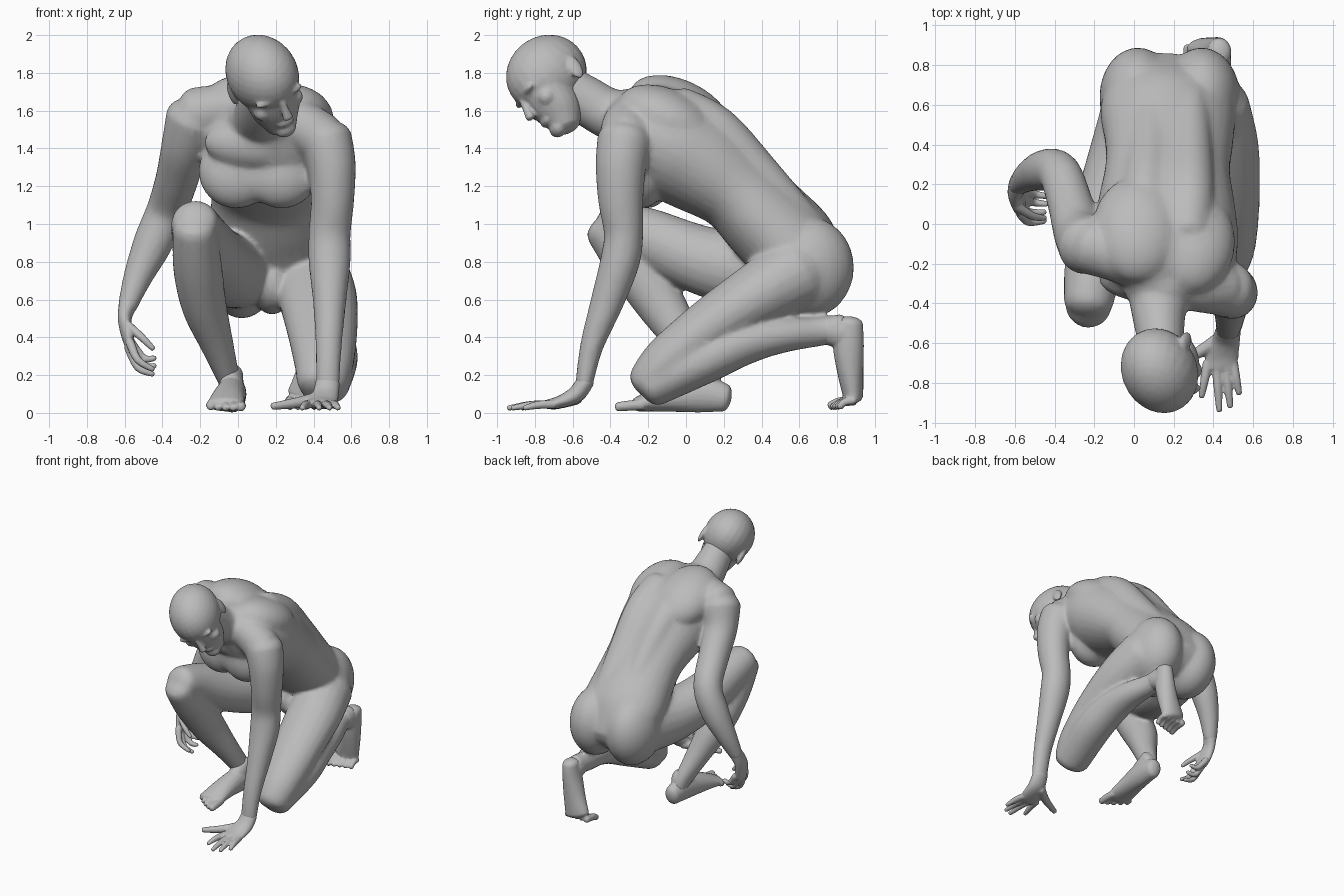
import bpy, bmesh, math
from mathutils import Vector, Matrix

skin = bpy.data.materials.new("grey_clay")
skin.diffuse_color = (0.5, 0.5, 0.5, 1)


def catmull(p0, p1, p2, p3, t):
    return [0.5 * (2 * b + (c - a) * t + (2 * a - 5 * b + 4 * c - d) * t * t
                   + (3 * b - a - 3 * c + d) * t ** 3)
            for a, b, c, d in zip(p0, p1, p2, p3)]


def loft(bm, stations, side=(1, 0, 0), mat=None, n=20, steps=4, cap=0.6):
    """Rounded limb through stations (x, y, z, half_width[, half_depth])."""
    st = [list(s) + [s[3]] * (5 - len(s)) for s in stations]
    pts = []
    for i in range(len(st) - 1):
        p0, p3 = st[max(i - 1, 0)], st[min(i + 2, len(st) - 1)]
        pts += [catmull(p0, st[i], st[i + 1], p3, k / steps) for k in range(steps)]
    pts.append(st[-1])
    c = [Vector(p[:3]) for p in pts]
    rings = []
    for i, p in enumerate(pts):
        t = (c[min(i + 1, len(c) - 1)] - c[max(i - 1, 0)]).normalized()
        rings.append((c[i], t, p[3], p[4]))
    # rounded ends
    def end(r, sign):
        out = []
        for a in (30, 58, 80):
            s, k = math.sin(math.radians(a)), math.cos(math.radians(a))
            out.append((r[0] + r[1] * sign * cap * min(r[2], r[3]) * s, r[1], r[2] * k, r[3] * k))
        return out
    rings = end(rings[0], -1)[::-1] + rings + end(rings[-1], 1)
    loops, ref = [], Vector(side)
    for o, t, ra, rb in rings:
        a = (ref - t * ref.dot(t)).normalized()
        b = t.cross(a)
        loop = []
        for k in range(n):
            w = 2 * math.pi * k / n
            v = o + a * ra * math.cos(w) + b * rb * math.sin(w)
            loop.append(bm.verts.new(mat @ v if mat else v))
        loops.append(loop)
    for l0, l1 in zip(loops, loops[1:]):
        for k in range(n):
            bm.faces.new((l0[k], l0[(k + 1) % n], l1[(k + 1) % n], l1[k]))
    bm.faces.new(loops[0][::-1])
    bm.faces.new(loops[-1])


def ball(bm, centre, radii, mat=None, tilt=0.0):
    m = Matrix.Translation(centre) @ Matrix.Rotation(tilt, 4, 'X') @ Matrix.Diagonal((*radii, 1))
    bmesh.ops.create_uvsphere(bm, u_segments=24, v_segments=16, radius=1,
                              matrix=mat @ m if mat else m)


def finish(bm, name, voxel, keep, smooth=3):
    """Fuse the overlapping volumes into one skin."""
    bmesh.ops.recalc_face_normals(bm, faces=bm.faces)
    me = bpy.data.meshes.new(name)
    bm.to_mesh(me)
    bm.free()
    me.materials.append(skin)
    me.polygons.foreach_set("use_smooth", [True] * len(me.polygons))
    ob = bpy.data.objects.new(name, me)
    bpy.context.collection.objects.link(ob)
    r = ob.modifiers.new("fuse", 'REMESH')
    r.mode, r.voxel_size, r.use_smooth_shade = 'VOXEL', voxel, True
    s = ob.modifiers.new("soften", 'SMOOTH')
    s.factor, s.iterations = 0.5, smooth
    d = ob.modifiers.new("simplify", 'DECIMATE')
    d.ratio = keep
    return ob


# ---- body: torso, shoulders, arms and legs ----
bm = bmesh.new()
loft(bm, [(.17, .72, .72, .27, .17), (.17, .58, .87, .34, .24), (.175, .42, 1.03, .325, .24),
          (.17, .28, 1.18, .315, .235), (.165, .1, 1.32, .345, .28), (.16, -.08, 1.43, .365, .295),
          (.15, -.24, 1.52, .33, .235), (.14, -.34, 1.57, .2, .16)],
     side=(1, -.12, -.07), n=32)
for s in (-1, 1):
    ball(bm, (.18 + s * .16, .64, .77), (.195, .25, .27))              # buttock
    ball(bm, (.11 + s * .12, -.2 - s * .015, 1.28), (.2, .135, .2), tilt=-.2)  # chest muscle
    ball(bm, (.15 + s * .13, -.06 - s * .03, 1.57 - s * .025), (.23, .29, .165), tilt=-.45)  # blade
    loft(bm, [(.18 + s * .1, .64, .98, .1), (.18 + s * .1, .38, 1.27, .115),
              (.17 + s * .11, .16, 1.5, .125), (.17 + s * .1, -.04, 1.61, .12)])  # back muscle
ball(bm, (.11, -.2, 1.29), (.22, .125, .18), tilt=-.2)                 # breastbone
ball(bm, (.12, -.27, 1.43), (.3, .13, .15))                            # upper chest
ball(bm, (.16, -.08, 1.56), (.2, .26, .16), tilt=-.4)                  # upper spine
ball(bm, (.18, .5, .68), (.11, .2, .16))                               # crotch
# neck and collar
loft(bm, [(.14, -.63, 1.72, .11, .12), (.13, -.53, 1.655, .125, .13),
          (.125, -.42, 1.59, .145, .135), (.14, -.28, 1.54, .2, .16)])
loft(bm, [(.12, -.25, 1.6, .13), (-.06, -.17, 1.61, .13), (-.22, -.11, 1.58, .145)], side=(0, 1, 0))
loft(bm, [(.16, -.28, 1.57, .13), (.33, -.31, 1.52, .135), (.44, -.32, 1.45, .14)], side=(0, 1, 0))
# left arm, braced on the ground
loft(bm, [(.46, -.325, 1.45, .145), (.495, -.345, 1.31, .13, .135), (.5, -.345, 1.12, .115, .12),
          (.485, -.33, .95, .112, .105), (.485, -.35, .8, .112, .105), (.485, -.42, .58, .088, .088),
          (.48, -.5, .35, .07, .062), (.475, -.54, .15, .064, .047)])
# right arm, hanging
loft(bm, [(-.23, -.11, 1.56, .155), (-.28, -.04, 1.41, .128), (-.32, .1, 1.25, .115),
          (-.375, .255, 1.08, .108), (-.45, .27, .9, .105), (-.53, .24, .72, .078),
          (-.59, .19, .55, .05)])
# left leg, kneeling
loft(bm, [(.38, .6, .75, .2, .2), (.42, .38, .62, .21, .175), (.445, .12, .45, .19, .15),
          (.455, -.1, .27, .16, .135), (.445, -.2, .155, .135, .115)])
loft(bm, [(.455, -.18, .145, .135, .115), (.49, .1, .28, .145, .125), (.48, .3, .37, .135, .12),
          (.46, .5, .41, .11, .095), (.42, .7, .43, .078, .078), (.42, .83, .45, .065, .075)])
# right leg, squatting
loft(bm, [(.02, .55, .76, .19, .21), (-.05, .3, .76, .19, .2), (-.13, .05, .82, .18, .18),
          (-.2, -.2, .93, .15, .155), (-.23, -.4, 1.01, .125, .122)])
loft(bm, [(-.23, -.42, .98, .115, .12), (-.215, -.28, .78, .13, .135), (-.18, -.13, .57, .12, .13),
          (-.11, 0, .36, .088, .095), (-.05, .11, .18, .06, .075), (-.03, .14, .1, .055, .06)])
finish(bm, "body", .013, .2, 12)

# ---- head, turned to its left and looking down ----
left, fwd = Vector((.87, .24, .42)).normalized(), Vector((.46, -.70, -.55)).normalized()
up = fwd.cross(left).normalized()
left = up.cross(-fwd) * -1
H = Matrix((left, -fwd, up)).transposed().to_4x4()
H.translation = (.132, -.725, 1.78)
H = H @ Matrix.Scale(1.06, 4)
bm = bmesh.new()
ball(bm, (0, 0, .02), (.176, .215, .19), H)                            # skull
loft(bm, [(0, -.055, .03, .15, .14), (0, -.075, -.08, .14, .13), (0, -.09, -.17, .12, .115),
          (0, -.115, -.235, .085, .085)], mat=H)                       # face and jaw
loft(bm, [(0, -.2, -.015, .02), (0, -.218, -.06, .02), (0, -.236, -.105, .027, .022)], mat=H)  # nose
ball(bm, (0, -.185, -.17), (.05, .025, .025), H)                       # lips
ball(bm, (0, -.165, -.235), (.055, .04, .042), H)                      # chin
for s in (-1, 1):
    ball(bm, (s * .055, -.175, .0), (.075, .028, .022), H)             # brow
    ball(bm, (s * .085, -.135, -.09), (.05, .045, .045), H)            # cheek
    ball(bm, (s * .157, .06, -.07), (.018, .036, .066), H, -.25)       # ear
finish(bm, "head", .009, .25, 3)

# ---- hands ----
bm = bmesh.new()
loft(bm, [(.475, -.53, .17, .063, .046), (.465, -.58, .1, .07, .046),
          (.445, -.66, .06, .082, .034), (.435, -.73, .045, .082, .026)])
for kx, tx, ty in ((.37, .34, -.87), (.415, .43, -.94), (.46, .485, -.92), (.5, .53, -.855)):
    loft(bm, [(kx, -.7, .045, .025, .024), ((kx + tx) / 2, (ty - .71) / 2, .042, .022),
              (tx, ty, .026, .016, .014)], n=10)
loft(bm, [(.43, -.58, .08, .037), (.32, -.65, .055, .03), (.185, -.71, .035, .02)],
     side=(0, 1, 0), n=10)
finish(bm, "left_hand", .007, .25, 2)

bm = bmesh.new()
loft(bm, [(-.58, .2, .58, .05), (-.6, .16, .5, .037, .06), (-.585, .12, .41, .033, .075),
          (-.57, .11, .35, .027, .07)])
for path in (((-.57, .05, .37), (-.53, .01, .28), (-.45, .015, .23)),
             ((-.58, .09, .35), (-.53, .06, .24), (-.45, .06, .205)),
             ((-.57, .13, .35), (-.51, .11, .25), (-.44, .1, .25)),
             ((-.565, .17, .37), (-.5, .15, .29), (-.44, .14, .29)),
             ((-.59, .09, .47), (-.51, .04, .4), (-.45, .03, .34))):
    loft(bm, [(*p, r) for p, r in zip(path, (.025, .021, .015))], side=(0, 1, 0), n=10)
finish(bm, "right_hand", .007, .25, 2)

# ---- feet ----
bm = bmesh.new()
loft(bm, [(-.02, .205, .08, .06, .075), (-.03, .07, .1, .075, .098), (-.05, -.1, .08, .088, .075),
          (-.065, -.26, .045, .102, .038)])
loft(bm, [(-.03, .14, .2, .058, .07), (-.035, .04, .14, .064, .075)])
for i in range(5):
    x, y = .015 - i * .04, -.362 + i * .012 + .004 * i * i
    r = .028 if i == 0 else .022
    loft(bm, [(x - .005, -.23, .042, r), (x, (y - .25) / 2, .038, r), (x, y, r + .004, r * .9)], n=10)
finish(bm, "right_foot", .008, .25, 2)

bm = bmesh.new()
loft(bm, [(.43, .868, .475, .06, .07), (.42, .86, .36, .07, .082), (.395, .87, .22, .085, .07),
          (.36, .885, .09, .1, .054)])
loft(bm, [(.42, .74, .44, .07, .075), (.42, .83, .42, .07, .085)])
for i in range(5):
    x, y = .275 + i * .043, .765 + i * .012
    r = .027 if i == 0 else .021
    loft(bm, [(x, .89, .065, r), (x, (y + .87) / 2, .058, r), (x, y, r + .01, r * .9)], n=10)
finish(bm, "left_foot", .008, .25, 2)
